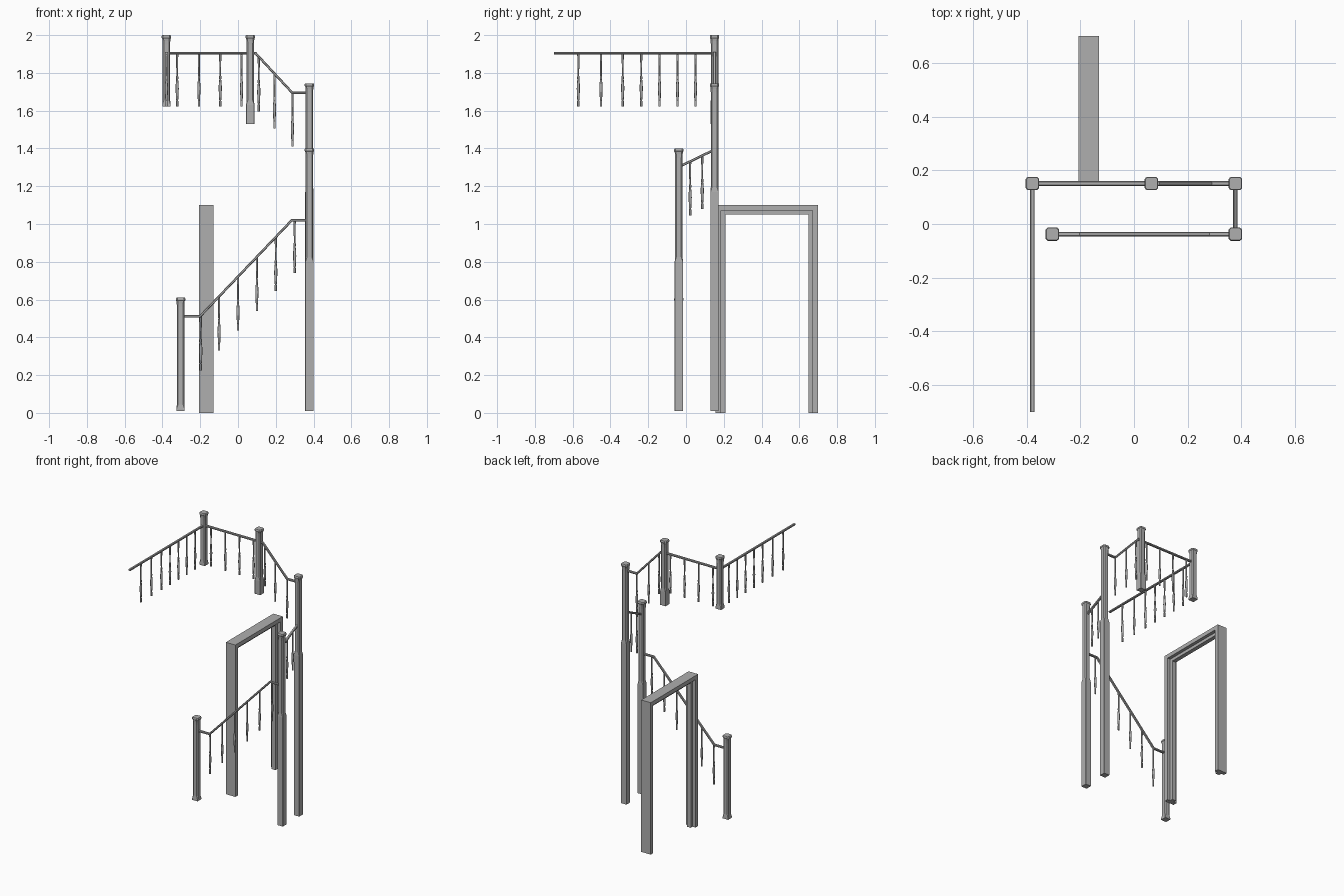
import bpy, bmesh, math
from mathutils import Vector

if "Cube" in bpy.data.objects:
    bpy.data.objects.remove(bpy.data.objects["Cube"])

# Dark grey paint shared by all parts
PAINT = bpy.data.materials.new("dark_grey_paint")
PAINT.diffuse_color = (.43, .43, .43, 1)
PAINT.use_nodes = True
PAINT.node_tree.nodes["Principled BSDF"].inputs["Base Color"].default_value = PAINT.diffuse_color


def finish(name, bm, smooth=False):
    bmesh.ops.recalc_face_normals(bm, faces=bm.faces)
    me = bpy.data.meshes.new(name)
    bm.to_mesh(me)
    bm.free()
    me.materials.append(PAINT)
    ob = bpy.data.objects.new(name, me)
    bpy.context.collection.objects.link(ob)
    if smooth:
        bpy.ops.object.select_all(action='DESELECT')
        ob.select_set(True)
        bpy.context.view_layer.objects.active = ob
        bpy.ops.object.shade_smooth_by_angle(angle=math.radians(50))
    return ob


def loft(bm, rings):
    rows = [[bm.verts.new(p) for p in ring] for ring in rings]
    n = len(rows[0])
    for a, b in zip(rows, rows[1:]):
        for i in range(n):
            bm.faces.new((a[i], a[(i + 1) % n], b[(i + 1) % n], b[i]))
    bm.faces.new(rows[0][::-1])
    bm.faces.new(rows[-1])


def octagon(w, h, c):
    """Rectangle of half sizes w, h with corners cut by c."""
    return [(w, -h + c), (w, h - c), (w - c, h), (-w + c, h),
            (-w, h - c), (-w, -h + c), (-w + c, -h), (w - c, -h)]


# Newel posts: square foot block, chamfered shaft, moulded cap
def newel(name, x, y, z0, z1, zblock):
    sections = [(z0, .022, .001), (zblock, .022, .001), (zblock + .025, .0198, .007),
                (z1 - .05, .0198, .007), (z1 - .03, .0205, .007), (z1 - .018, .022, .007),
                (z1 - .014, .025, .008), (z1 - .005, .025, .008), (z1, .0225, .007)]
    bm = bmesh.new()
    loft(bm, [[(x + u, y + v, z) for u, v in octagon(h, h, c)] for z, h, c in sections])
    finish(name, bm)


XL, XR, YB, YF = -.379, .378, .151, -.038
newel("bottom_newel", -.304, YF, .01, .61, .02)
newel("front_landing_newel", XR, YF, .01, 1.4, .80)
newel("back_landing_newel", XR, YB, .01, 1.745, 1.17)
newel("upper_newel", .065, YB, 1.53, 2.0, 1.63)
newel("corner_newel", XL, YB, 1.622, 2.0, 1.632)


# Handrails: chamfered section swept along a path with mitred bends
def handrail(name, path):
    pts = [Vector(p) for p in path]
    flat = pts[-1] - pts[0]
    flat.z = 0
    side = Vector((-flat.y, flat.x, 0)).normalized()
    dirs = [(b - a).normalized() for a, b in zip(pts, pts[1:])]
    bm = bmesh.new()
    rings = []
    for i, p in enumerate(pts):
        d0, d1 = dirs[max(i - 1, 0)], dirs[min(i, len(dirs) - 1)]
        up = (d0 + d1).normalized().cross(side)
        up /= up.dot(d1.cross(side).normalized())
        rings.append([p + side * u + up * v for u, v in octagon(.0085, .0065, .003)])
    loft(bm, rings)
    finish(name, bm)


handrail("lower_flight_rail", [(-.29, YF, .512), (-.20, YF, .512), (.285, YF, 1.02), (.36, YF, 1.02)])
handrail("winder_rail", [(XR, -.022, 1.31), (XR, .137, 1.387)])
handrail("upper_flight_rail", [(.08, YB, 1.905), (.092, YB, 1.905), (.288, YB, 1.694), (.36, YB, 1.694)])
handrail("landing_rail", [(XL + .015, YB, 1.905), (.05, YB, 1.905)])
handrail("gallery_rail", [(XL, .136, 1.905), (XL, -.70, 1.905)])


# Turned balusters hanging from the rails: (depth below rail, radius)
TURNING = [(0, .006), (.05, .0052), (.12, .0045), (.125, .006), (.135, .006), (.14, .005),
           (.165, .0078), (.19, .0085), (.245, .006), (.25, .0045), (.255, .006), (1, .006)]


def balusters(name, items):
    bm = bmesh.new()
    for x, y, ztop, zbot in items:
        rings = [[(x + r * math.cos(k * math.pi / 4), y + r * math.sin(k * math.pi / 4),
                   max(ztop - d, zbot)) for k in range(8)] for d, r in TURNING]
        loft(bm, rings)
    finish(name, bm, True)


lower = zip((-.197, -.10, 0, .10, .20, .30), (.512, .617, .722, .827, .93, 1.02),
            (.225, .33, .435, .54, .645, .74))
balusters("lower_flight_balusters", [(x, YF, t, b) for x, t, b in lower])
balusters("winder_balusters", [(XR, .022, 1.33, 1.045), (XR, .086, 1.362, 1.08)])
balusters("upper_flight_balusters", [(.11, YB, 1.885, 1.595), (.193, YB, 1.795, 1.505), (.288, YB, 1.694, 1.41)])
balusters("landing_balusters", [(x, YB, 1.905, 1.622) for x in (-.322, -.207, -.094, .019)])
balusters("gallery_balusters", [(XL, y, 1.905, 1.622) for y in (-.57, -.45, -.335, -.237, -.14, -.045, .05)])


# Door frame: outer lining plus a narrower door stop inside it
def arch(name, x0, x1, y0, y1, top, t):
    outline = [(y0, 0), (y0, top), (y1, top), (y1, 0),
               (y1 - t, 0), (y1 - t, top - t), (y0 + t, top - t), (y0 + t, 0)]
    bm = bmesh.new()
    a, b = [[bm.verts.new((x, y, z)) for y, z in outline] for x in (x0, x1)]
    for i in range(8):
        j = (i + 1) % 8
        bm.faces.new((a[i], a[j], b[j], b[i]))
    for r in (a, b):
        for q in ((0, 1, 6, 7), (1, 2, 5, 6), (2, 3, 4, 5)):
            bm.faces.new([r[k] for k in q])
    finish(name, bm)


arch("door_lining", -.207, -.131, .157, .70, 1.10, .029)
arch("door_stop", -.184, -.154, .186, .671, 1.071, .022)
